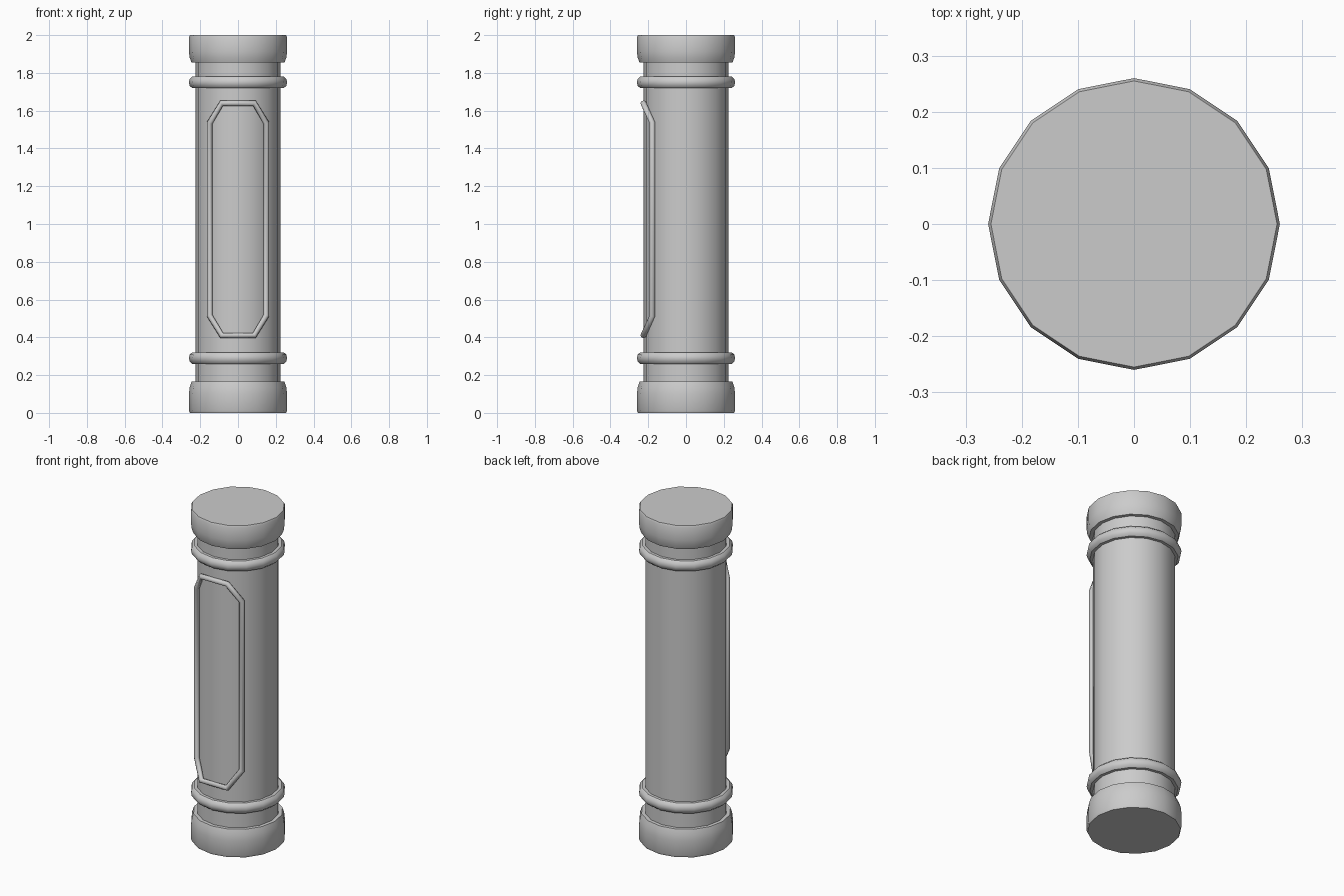
import bpy, math

SIDES = 16

cube = bpy.data.objects.get("Cube")
if cube:
    bpy.data.objects.remove(cube, do_unlink=True)

stone = bpy.data.materials.new("grey_stone")
stone.use_nodes = True
GREY = (0.6, 0.6, 0.6, 1)
stone.diffuse_color = GREY
stone.node_tree.nodes["Principled BSDF"].inputs["Base Color"].default_value = GREY


def finish(ob, angle=35):
    ob.data.materials.clear()
    ob.data.materials.append(stone)
    bpy.ops.object.select_all(action="DESELECT")
    ob.select_set(True)
    bpy.context.view_layer.objects.active = ob
    bpy.ops.object.shade_smooth_by_angle(angle=math.radians(angle))


def turned(name, profile):
    """Revolve a (radius, height) profile, listed bottom to top, and cap both ends."""
    verts = [(r * math.cos(math.tau * i / SIDES), r * math.sin(math.tau * i / SIDES), z)
             for r, z in profile for i in range(SIDES)]
    faces = [tuple(reversed(range(SIDES)))]
    for k in range(len(profile) - 1):
        for i in range(SIDES):
            j = (i + 1) % SIDES
            a, b = k * SIDES, (k + 1) * SIDES
            faces.append((a + i, a + j, b + j, b + i))
    faces.append(tuple(range(len(verts) - SIDES, len(verts))))
    mesh = bpy.data.meshes.new(name)
    mesh.from_pydata(verts, [], faces)
    ob = bpy.data.objects.new(name, mesh)
    bpy.context.collection.objects.link(ob)
    finish(ob)


# Shaft, foot and head
turned("shaft", [(0.225, 0.1), (0.225, 1.9)])
foot = [(0.255, 0), (0.26, 0.012), (0.26, 0.1), (0.256, 0.135), (0.246, 0.165)]
turned("foot", foot)
turned("head", [(r, 2 - z * 0.88) for r, z in reversed(foot)])

# Rounded bands around the shaft
for name, z in (("lower_band", 0.29), ("upper_band", 1.75)):
    turned(name, [(0.215, z - 0.031), (0.242, z - 0.031), (0.256, z - 0.018), (0.26, z),
                  (0.256, z + 0.018), (0.242, z + 0.031), (0.215, z + 0.031)])

# Raised eight-sided moulding wrapped on the front
corner = [(0.086, -0.226, 0.615), (0.15, -0.178, 0.51)]
path = []
for sx, sz in ((1, 1), (1, -1), (-1, -1), (-1, 1)):
    pts = corner if sx * sz > 0 else corner[::-1]
    path += [(sx * x, y, 1.025 + sz * z) for x, y, z in pts]
curve = bpy.data.curves.new("panel_moulding", "CURVE")
curve.dimensions = "3D"
curve.bevel_depth = 0.016
curve.bevel_resolution = 2
spline = curve.splines.new("POLY")
spline.points.add(len(path) - 1)
for point, co in zip(spline.points, path):
    point.co = (*co, 1)
spline.use_cyclic_u = True
tube = bpy.data.objects.new("panel_moulding_path", curve)
bpy.context.collection.objects.link(tube)
mesh = bpy.data.meshes.new_from_object(tube.evaluated_get(bpy.context.evaluated_depsgraph_get()))
bpy.data.objects.remove(tube, do_unlink=True)
moulding = bpy.data.objects.new("panel_moulding", mesh)
bpy.context.collection.objects.link(moulding)
finish(moulding, 50)
